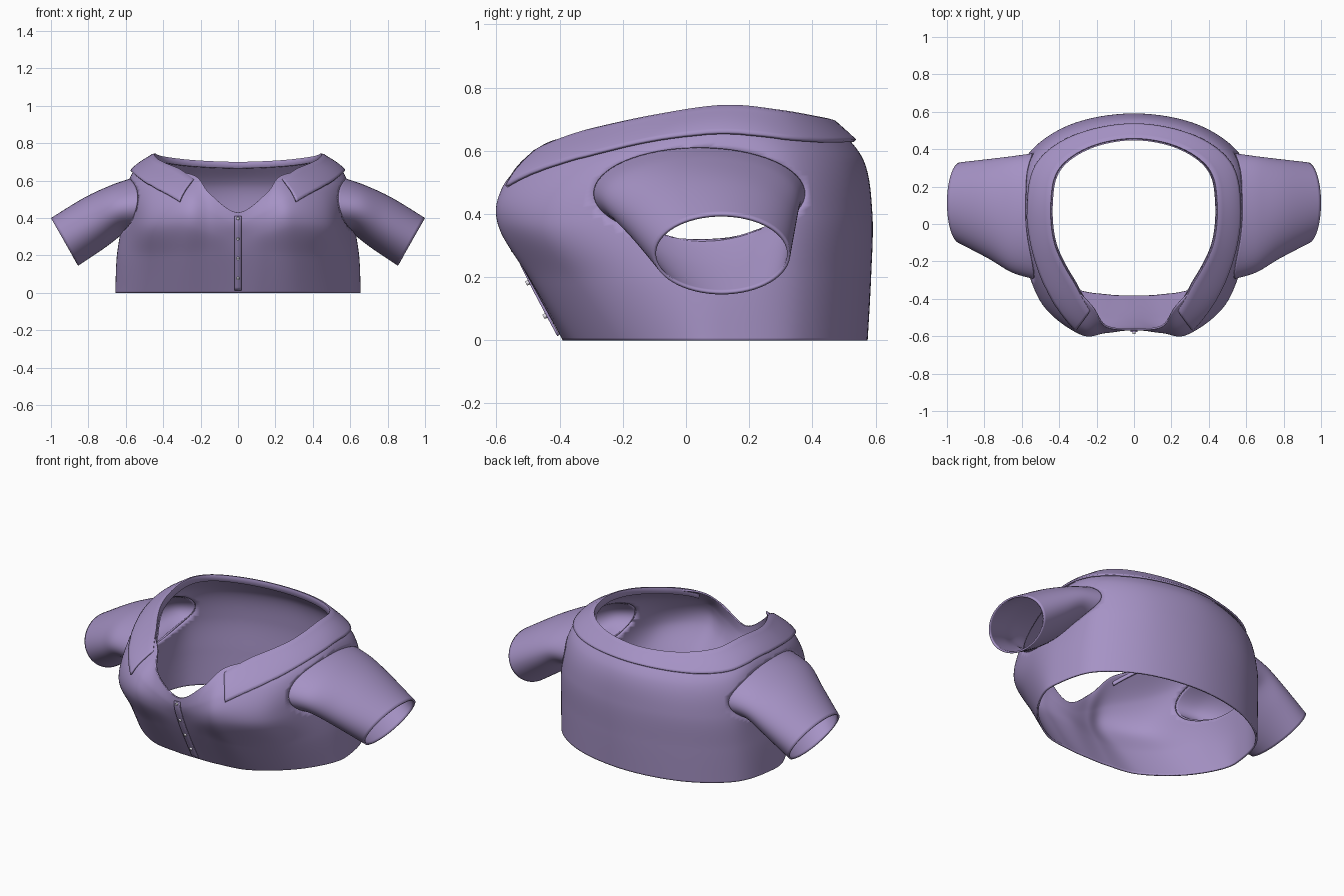
import bpy, bmesh, math
from mathutils import Vector
from mathutils.bvhtree import BVHTree

if "Cube" in bpy.data.objects:
    bpy.data.objects.remove(bpy.data.objects["Cube"])


def material(name, color):
    m = bpy.data.materials.new(name)
    m.diffuse_color = color
    m.use_nodes = True
    m.node_tree.nodes["Principled BSDF"].inputs["Base Color"].default_value = m.diffuse_color
    return m


CLOTH = material("lilac_cloth", (0.38, 0.29, 0.56, 1))
PEARL = material("pearl", (0.8, 0.78, 0.85, 1))


def spline(pts, steps, closed=False):
    """Catmull-Rom samples through the points."""
    pts = [Vector(p) for p in pts]
    n = len(pts)
    get = (lambda i: pts[i % n]) if closed else (lambda i: pts[max(0, min(n - 1, i))])
    out = []
    for i in range(n if closed else n - 1):
        a, b, c, d = (get(i + k) for k in (-1, 0, 1, 2))
        for s in range(steps):
            t = s / steps
            out.append(0.5 * (2 * b + (c - a) * t + (2 * a - 5 * b + 4 * c - d) * t * t
                              + (3 * b - a - 3 * c + d) * t ** 3))
    return out if closed else out + [pts[-1]]


def grid(rows, closed):
    """bmesh of quads from rows of points."""
    bm = bmesh.new()
    vs = [[bm.verts.new(p) for p in r] for r in rows]
    n = len(rows[0])
    for lo, hi in zip(vs, vs[1:]):
        for i in range(n if closed else n - 1):
            k = (i + 1) % n
            bm.faces.new((lo[i], lo[k], hi[k], hi[i]))
    bm.normal_update()
    return bm


def finish(bm, name, thick=0, offset=-1, mirror=False, mat=CLOTH):
    me = bpy.data.meshes.new(name)
    bm.to_mesh(me)
    bm.free()
    ob = bpy.data.objects.new(name, me)
    bpy.context.collection.objects.link(ob)
    me.materials.append(mat)
    if mirror:
        ob.modifiers.new("mirror", "MIRROR")
    if thick:
        m = ob.modifiers.new("thickness", "SOLIDIFY")
        m.thickness, m.offset = thick, offset
    bpy.context.view_layer.objects.active = ob
    ob.select_set(True)
    bpy.ops.object.shade_smooth_by_angle(angle=math.radians(40))
    ob.select_set(False)
    return ob


def flip(p):
    return (-p[0], p[1], p[2])


# Bodice: vertical profiles from hem to neckline, centre front round to centre back
half = [
    [(0, -.39, 0), (0, -.49, .19), (0, -.54, .30), (0, -.565, .37), (0, -.568, .43)],
    [(.14, -.385, 0), (.15, -.50, .20), (.15, -.57, .33), (.15, -.582, .43), (.15, -.55, .53)],
    [(.32, -.35, 0), (.31, -.47, .19), (.29, -.585, .37), (.27, -.565, .50), (.22, -.45, .62)],
    [(.51, -.21, 0), (.50, -.32, .19), (.49, -.43, .37), (.45, -.39, .54), (.33, -.32, .655)],
    [(.63, -.03, 0), (.62, -.10, .20), (.59, -.15, .40), (.56, -.13, .59), (.435, -.11, .70)],
    [(.652, .12, 0), (.645, .12, .20), (.61, .12, .42), (.57, .12, .63), (.455, .12, .732)],
    [(.58, .35, 0), (.575, .36, .20), (.57, .36, .40), (.53, .34, .59), (.41, .30, .717)],
    [(.34, .515, 0), (.34, .525, .20), (.34, .53, .40), (.32, .50, .57), (.24, .42, .697)],
    [(0, .575, 0), (0, .586, .20), (0, .59, .40), (0, .562, .57), (0, .465, .688)],
]
columns = half + [[flip(p) for p in c] for c in half[-2:0:-1]]
levels = [spline(ring, 10, True) for ring in zip(*columns)]
profiles = [spline(c, 14) for c in zip(*levels)]
bm = grid(list(zip(*profiles)), True)
surface = BVHTree.FromBMesh(bm)

# Armholes: remove an ellipse on both sides and fit the edge to it
YC, ZC, YH, ZH = .042, .465, .335, .145


def on_body(y, z):
    hit = surface.ray_cast(Vector((2, y, z)), Vector((-1, 0, 0)))[0]
    return hit or Vector((.57, y, z))


def in_arm(c):
    return abs(c.x) > .3 and ((c.y - YC) / YH) ** 2 + ((c.z - ZC) / ZH) ** 2 < 1


hole = [f for f in bm.faces if in_arm(f.calc_center_median())]
edge = {v for f in hole for v in f.verts if any(g not in hole for g in v.link_faces)}
bmesh.ops.delete(bm, geom=hole, context='FACES')
for v in edge:
    a = math.atan2((v.co.z - ZC) / ZH, (v.co.y - YC) / YH)
    p = on_body(YC + YH * math.cos(a), ZC + ZH * math.sin(a))
    v.co = (math.copysign(p.x, v.co.x), p.y, p.z)
finish(bm, "bodice", .01)

# Sleeves: rings from armhole to cuff (top x, top z, bottom x, bottom z, centre y, half depth)
lines = []
for k in range(64):
    a = 2 * math.pi * k / 64
    c, s = math.cos(a), math.sin(a)
    pts = [on_body(YC + YH * c, ZC + ZH * s)]
    for tx, tz, bx, bz, yc, yh in [(.68, .575, .63, .305, .052, .31), (.82, .51, .72, .235, .08, .268),
                                   (1, .4, .855, .145, .113, .217)]:
        pts.append(((tx + bx) / 2 + (tx - bx) / 2 * s, yc + yh * c, (tz + bz) / 2 + (tz - bz) / 2 * s))
    lines.append(spline(pts, 8))
finish(grid(list(zip(*lines)), True), "sleeves", .01, mirror=True)

# Collar: strip laid over the bodice between a neck edge and an outer edge
neck = [(.245, -.48, .60), (.33, -.33, .66), (.435, -.11, .705), (.455, .12, .735),
        (.41, .30, .72), (.24, .42, .70), (0, .468, .69)]
outer = [(.315, -.575, .49), (.45, -.45, .58), (.555, -.20, .64), (.585, .10, .667),
         (.53, .34, .652), (.33, .48, .638), (0, .535, .632)]
neck, outer = (spline(e + [flip(p) for p in e[-2::-1]], 8) for e in (neck, outer))
rows = []
for j in range(9):
    t = j / 8
    row = []
    for o, n in zip(outer, neck):
        loc, nor, _, _ = surface.find_nearest(o.lerp(n, t))
        row.append(loc + nor * (.012 - .006 * t))
    rows.append(row)
# folded-in collar stand
rows.append([p + Vector((-p.x * .025, -(p.y - .08) * .025, .004)) for p in rows[-1]])
rows.append([p + Vector((-p.x * .02, -(p.y - .08) * .02, -.03)) for p in rows[-1]])
finish(grid(rows, False), "collar", .01, 0)


# Button placket down the centre front
def front(x, z):
    loc, nor, _, _ = surface.ray_cast(Vector((x, -2, z)), Vector((0, 1, 0)))
    return loc, nor


rows = []
for j in range(25):
    z = .015 + .395 * j / 24
    rows.append([front(x, z)[0] + Vector((0, -.006, 0)) for x in (-.019, 0, .019)])
finish(grid(rows, False), "placket", .008, 0)

# Buttons
for i in range(4):
    loc, nor = front(.001, .083 + .105 * i)
    if nor.y > 0:
        nor = -nor
    loc.x = 0
    bm = bmesh.new()
    bmesh.ops.create_cone(bm, cap_ends=True, segments=16, radius1=.009, radius2=.007, depth=.012)
    bm.transform(nor.to_track_quat('Z', 'Y').to_matrix().to_4x4())
    bmesh.ops.translate(bm, verts=bm.verts, vec=loc + nor * .013)
    finish(bm, "button", mat=PEARL)
